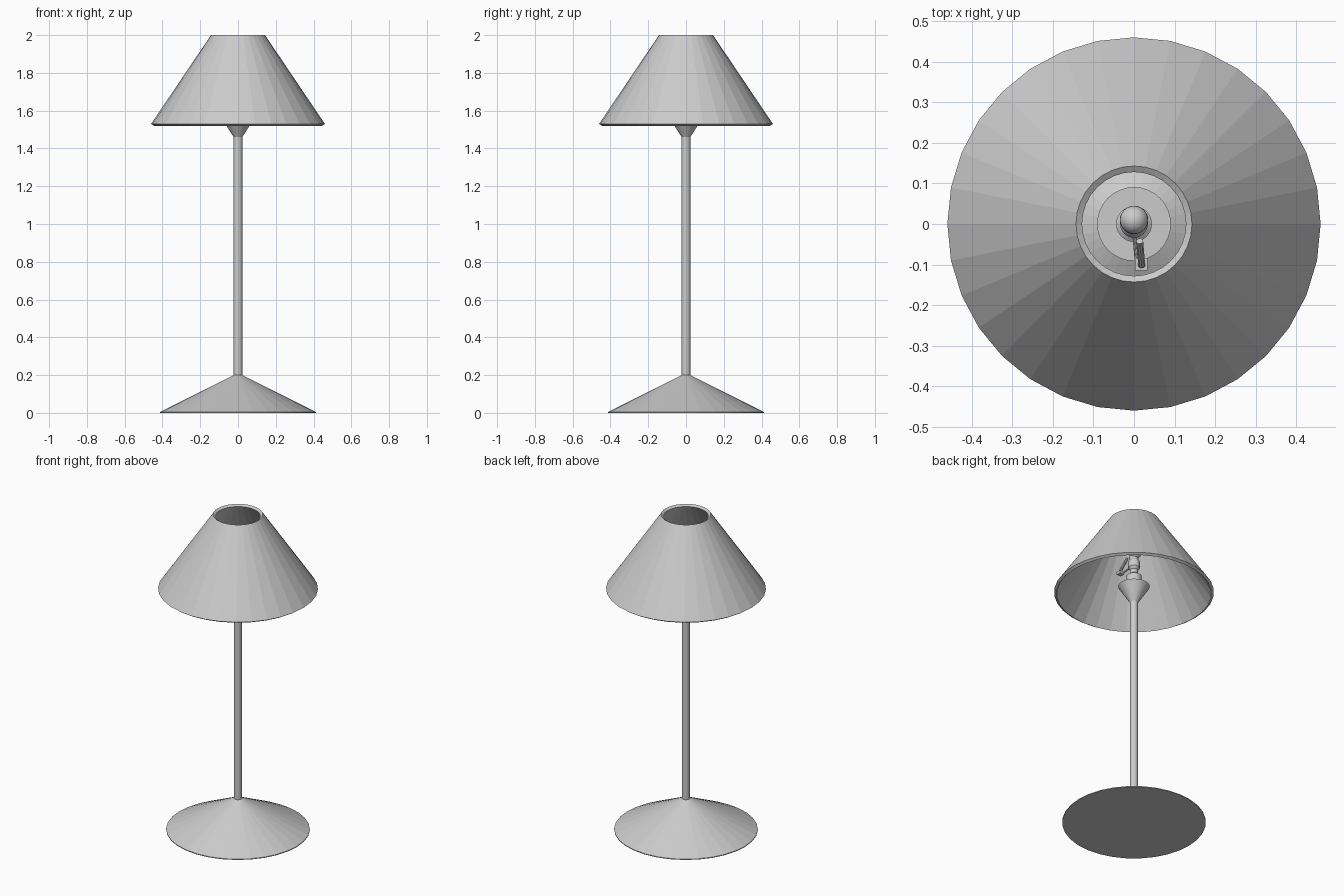
import bpy, bmesh, math
from mathutils import Vector

if "Cube" in bpy.data.objects:
    bpy.data.objects.remove(bpy.data.objects["Cube"])


def lathe(name, profile, sides=32, closed=False):
    """Revolve (radius, z) points about the z axis; open profiles get end caps."""
    bm = bmesh.new()
    rings = [[bm.verts.new((r * math.cos(2 * math.pi * i / sides),
                            r * math.sin(2 * math.pi * i / sides), z))
              for i in range(sides)] for r, z in profile]
    pairs = list(zip(rings, rings[1:]))
    if closed:
        pairs.append((rings[-1], rings[0]))
    else:
        bm.faces.new(rings[0])
        bm.faces.new(rings[-1])
    for a, b in pairs:
        for i in range(sides):
            j = (i + 1) % sides
            bm.faces.new((a[i], a[j], b[j], b[i]))
    bmesh.ops.recalc_face_normals(bm, faces=bm.faces)
    mesh = bpy.data.meshes.new(name)
    bm.to_mesh(mesh)
    bm.free()
    obj = bpy.data.objects.new(name, mesh)
    bpy.context.collection.objects.link(obj)
    return obj


def rod(name, start, end, radius, sides=10):
    """Cylinder between two points."""
    a, b = Vector(start), Vector(end)
    bpy.ops.mesh.primitive_cylinder_add(vertices=sides, radius=radius,
                                        depth=(b - a).length, location=(a + b) / 2)
    obj = bpy.context.object
    obj.name = name
    obj.rotation_euler = (b - a).to_track_quat('Z', 'Y').to_euler()
    return obj


# conical foot, stem and flared collar
lathe("base", [(0.413, 0), (0.413, 0.005), (0.023, 0.2)])
lathe("stem", [(0.023, 0.19), (0.023, 1.47)])
lathe("collar", [(0.023, 1.46), (0.091, 1.567)])

# stepped lamp socket
lathe("socket", [(0.044, 1.567), (0.044, 1.635), (0.023, 1.65), (0.023, 1.675),
                 (0.034, 1.69), (0.034, 1.73), (0.025, 1.745), (0.025, 1.77)])

# small round bulb
bpy.ops.mesh.primitive_uv_sphere_add(segments=24, ring_count=12, radius=0.035,
                                     location=(0, 0.01, 1.785))
bulb = bpy.context.object
bulb.name = "bulb"
bpy.ops.object.shade_smooth()

# switch: arm from the socket, lever and end block
rod("switch_arm", (0, -0.02, 1.71), (0.006, -0.085, 1.695), 0.005)
rod("switch_lever", (0.014, -0.042, 1.77), (0.019, -0.102, 1.705), 0.009)
bpy.ops.mesh.primitive_cube_add(size=0.03, location=(0.018, -0.1, 1.693))
block = bpy.context.object
block.name = "switch_block"
block.scale = (1, 1, 0.6)

# open conical shade with wall thickness
lathe("shade", [(0.143, 2.0), (0.46, 1.53), (0.445, 1.52), (0.128, 1.99)], closed=True)
